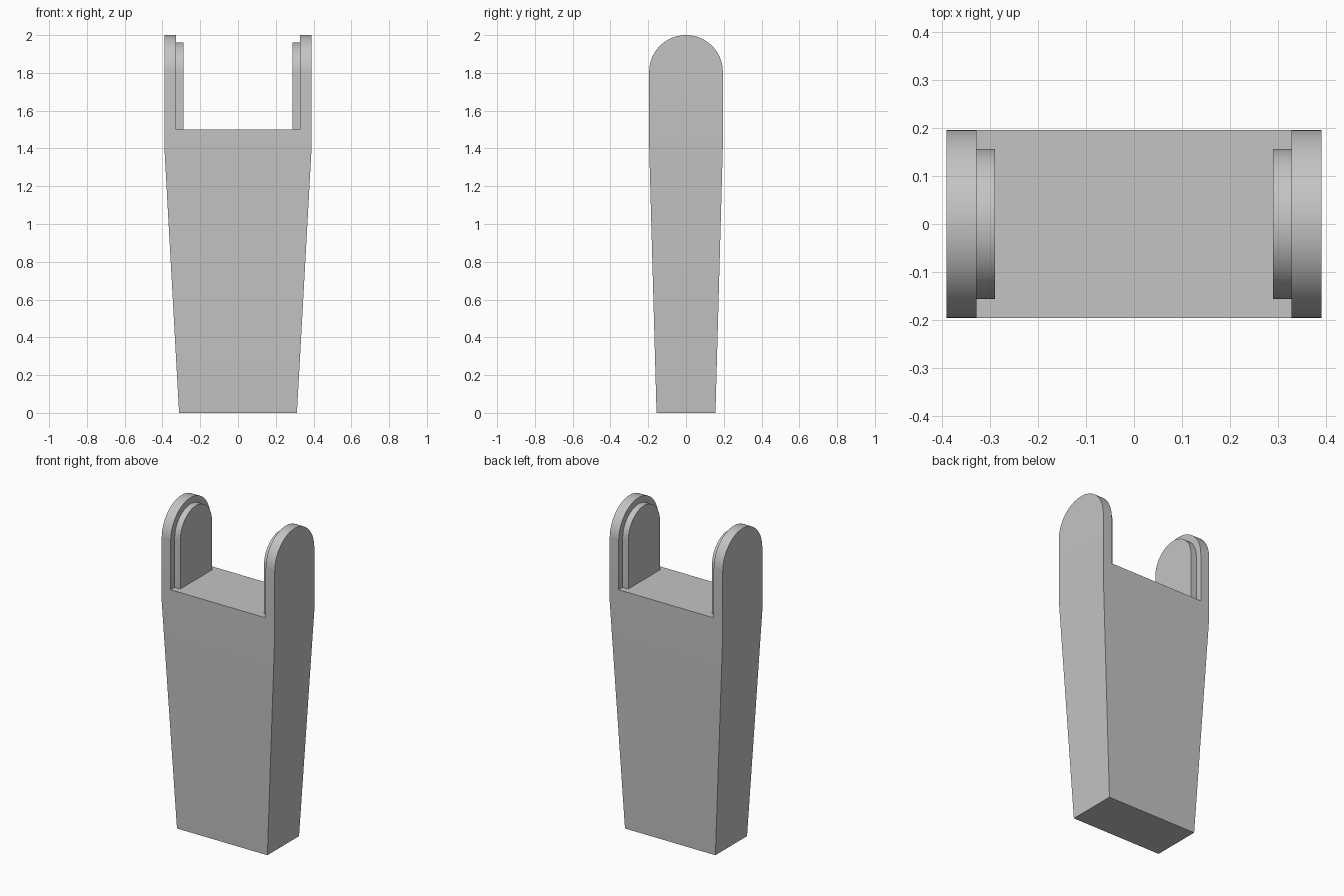
import bpy, bmesh, math

old = bpy.data.objects.get("Cube")
if old:
    bpy.data.objects.remove(old, do_unlink=True)

HALF_WIDTH, HALF_DEPTH, HEIGHT = 0.39, 0.195, 2.0
SHOULDER, FLOOR, GAP = 1.41, 1.5, 0.328      # taper end, slot floor, slot half width
ARCH_Z = HEIGHT - HALF_DEPTH
TAPER = 0.8

grey = bpy.data.materials.new("plain grey")
grey.use_nodes = True
colour = (0.55, 0.55, 0.55, 1)
grey.diffuse_color = colour
grey.node_tree.nodes["Principled BSDF"].inputs["Base Color"].default_value = colour


def arched_slab(name, x0, x1, radius, bottom, cut=None, segments=40):
    """Round-topped outline in the y-z plane, extruded from x0 to x1."""
    bm = bmesh.new()
    arc = [(radius * math.cos(math.pi * i / segments),
            ARCH_Z + radius * math.sin(math.pi * i / segments))
           for i in range(segments + 1)]
    outline = [(-radius, bottom), (radius, bottom)] + arc
    face = bm.faces.new([bm.verts.new((x0, y, z)) for y, z in outline])
    ext = bmesh.ops.extrude_face_region(bm, geom=[face])
    moved = [v for v in ext["geom"] if isinstance(v, bmesh.types.BMVert)]
    bmesh.ops.translate(bm, verts=moved, vec=(x1 - x0, 0, 0))
    if cut is not None:
        # Cross loop where the taper starts, then narrow the foot
        bmesh.ops.bisect_plane(bm, geom=bm.verts[:] + bm.edges[:] + bm.faces[:],
                               plane_co=(0, 0, cut), plane_no=(0, 0, 1))
        for v in bm.verts:
            if v.co.z < 0.01:
                v.co.x *= TAPER
                v.co.y *= TAPER
    bmesh.ops.recalc_face_normals(bm, faces=bm.faces[:])
    mesh = bpy.data.meshes.new(name)
    bm.to_mesh(mesh)
    bm.free()
    mesh.materials.append(grey)
    obj = bpy.data.objects.new(name, mesh)
    bpy.context.collection.objects.link(obj)
    return obj


def select_only(obj):
    bpy.ops.object.select_all(action='DESELECT')
    obj.select_set(True)
    bpy.context.view_layer.objects.active = obj


# Tapered body with rounded upper arms
body = arched_slab("forked_body", -HALF_WIDTH, HALF_WIDTH, HALF_DEPTH, 0, SHOULDER)

# Slot between the arms
bpy.ops.mesh.primitive_cube_add(size=1, location=(0, 0, FLOOR + 0.5))
cutter = bpy.context.object
cutter.name = "slot_cutter"
cutter.scale = (2 * GAP, 1, 1)
cutter.hide_render = True
cutter.data.materials.append(grey)
slot = body.modifiers.new("slot", 'BOOLEAN')
slot.operation = 'DIFFERENCE'
slot.solver = 'EXACT'
slot.object = cutter
select_only(body)
bpy.ops.object.modifier_apply(modifier=slot.name)
bpy.data.objects.remove(cutter, do_unlink=True)

# Smaller raised pads on the inner face of each arm
pads = [arched_slab(name, side * GAP, side * 0.289, 0.156, FLOOR)
        for name, side in (("left_inner_pad", 1), ("right_inner_pad", -1))]

for part in [body] + pads:
    select_only(part)
    bpy.ops.object.shade_smooth_by_angle(angle=math.radians(30))
